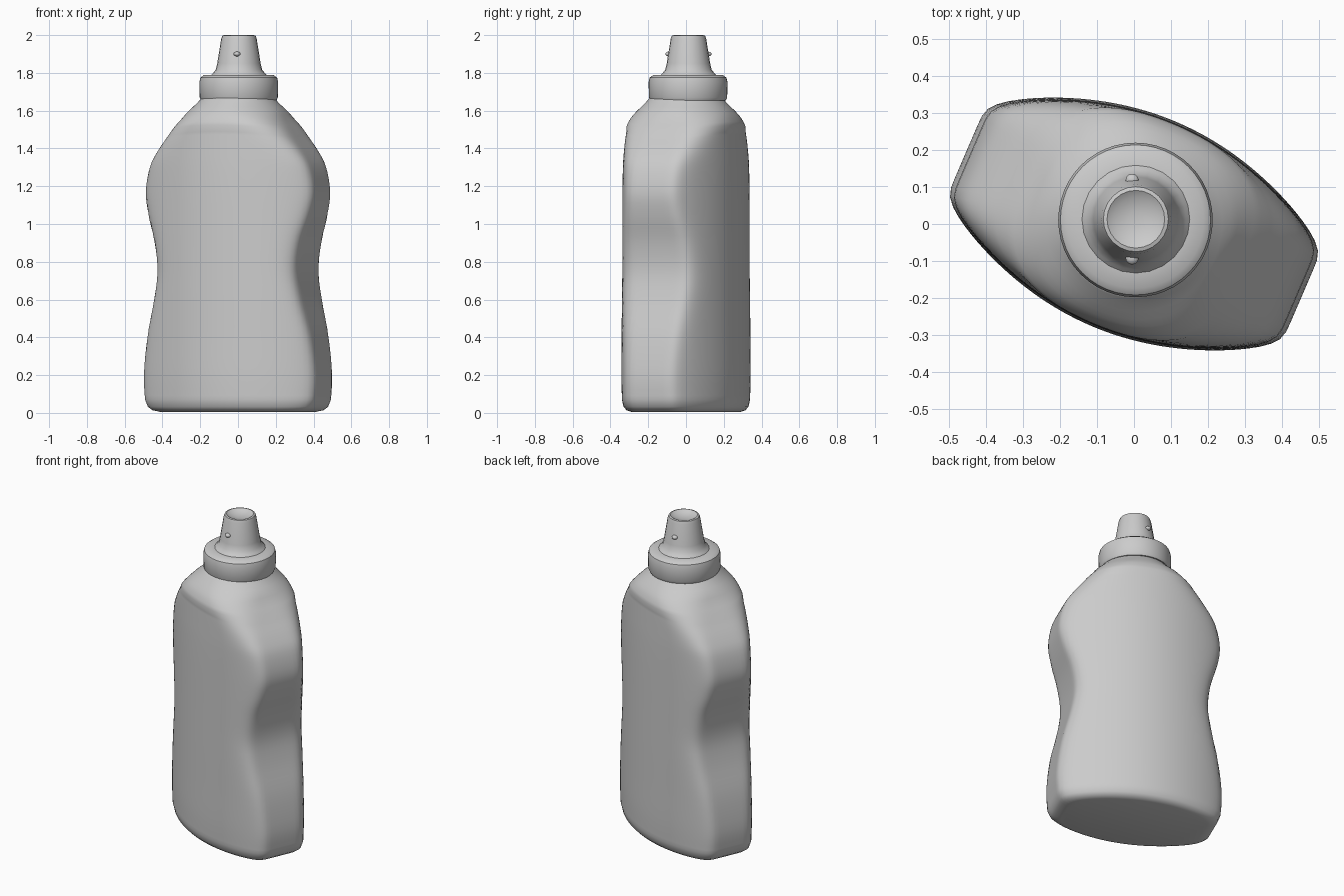
import bpy, bmesh, math
from mathutils import Vector

old = bpy.data.objects.get("Cube")
if old:
    bpy.data.objects.remove(old, do_unlink=True)

grey = bpy.data.materials.new("plain grey")
grey.use_nodes = True
colour = (0.6, 0.6, 0.6, 1)
grey.diffuse_color = colour
grey.node_tree.nodes["Principled BSDF"].inputs["Base Color"].default_value = colour


def loft(name, rings, turn=0.0, centre=(0, 0), angle=40):
    """Skin a stack of equal-length rings and close both ends."""
    bm = bmesh.new()
    rows = [[bm.verts.new(p) for p in ring] for ring in rings]
    n = len(rows[0])
    for low, high in zip(rows, rows[1:]):
        for i in range(n):
            j = (i + 1) % n
            bm.faces.new((low[i], low[j], high[j], high[i]))
    bm.faces.new(rows[0][::-1])
    bm.faces.new(rows[-1])
    bmesh.ops.recalc_face_normals(bm, faces=bm.faces)
    mesh = bpy.data.meshes.new(name)
    bm.to_mesh(mesh)
    bm.free()
    obj = bpy.data.objects.new(name, mesh)
    bpy.context.collection.objects.link(obj)
    obj.location = (*centre, 0)
    obj.rotation_euler.z = turn
    finish(obj, angle)
    return obj


def finish(obj, angle):
    obj.data.materials.append(grey)
    bpy.ops.object.select_all(action="DESELECT")
    obj.select_set(True)
    bpy.context.view_layer.objects.active = obj
    bpy.ops.object.shade_smooth_by_angle(angle=math.radians(angle))


def section(z, width, depth, bow, power, arch=0.0, n=120):
    """Flat-ended lens outline; bow curves the broad faces, power squares the
    corners, arch drops the ends of the ring."""
    ring = []
    for i in range(n):
        a = 2 * math.pi * i / n
        c, s = math.cos(a), math.sin(a)
        lo, hi = 0.0, 1.0
        for _ in range(30):
            r = (lo + hi) / 2
            thick = max(depth - bow * (r * c) ** 2, 0.01)
            inside = abs(r * c / width) ** power + abs(r * s / thick) ** power < 1
            lo, hi = (r, hi) if inside else (lo, r)
        ring.append(Vector((lo * c, lo * s, z - arch * (lo * c) ** 2)))
    return ring


def smooth_rows(rows, steps=4):
    """Catmull-Rom interpolation between the key sections."""
    out = []
    for i in range(len(rows) - 1):
        a, b = rows[max(i - 1, 0)], rows[i]
        c, d = rows[i + 1], rows[min(i + 2, len(rows) - 1)]
        for k in range(steps):
            t = k / steps
            out.append([q + 0.5 * t * (r - p + t * (2 * p - 5 * q + 4 * r - s
                        + t * (3 * (q - r) + s - p)))
                        for p, q, r, s in zip(a, b, c, d)])
    return out + [rows[-1]]


def lathe(name, profile, centre, sides=48, angle=40):
    rings = [[(r * math.cos(2 * math.pi * i / sides),
               r * math.sin(2 * math.pi * i / sides), z) for i in range(sides)]
             for r, z in profile]
    return loft(name, rings, centre=centre, angle=angle)


# Squeeze body: foot, waist and broad upper bulge: z, width, depth, bow, power, arch
base = [(0.006, 0.41, 0.245, 0.62, 8), (0.014, 0.45, 0.27, 0.63, 9),
        (0.032, 0.473, 0.287, 0.63, 10)]
trunk = [(0.07, 0.487, 0.296, 0.63, 12, 0), (0.2, 0.494, 0.299, 0.63, 12, 0),
         (0.4, 0.469, 0.298, 0.63, 12, 0), (0.6, 0.421, 0.297, 0.63, 11, 0),
         (0.75, 0.4, 0.296, 0.63, 10, 0), (0.9, 0.418, 0.295, 0.63, 11, 0),
         (1.05, 0.463, 0.294, 0.63, 12, 0), (1.17, 0.482, 0.293, 0.63, 12, 0),
         (1.3, 0.458, 0.291, 0.63, 10, 0), (1.4, 0.41, 0.288, 0.63, 7, 0.08),
         (1.49, 0.353, 0.285, 0.62, 5, 0.22)]
shoulder = [(1.525, 0.325, 0.291, 0.6, 4, 0.22), (1.565, 0.285, 0.276, 0.4, 3, 0.15),
            (1.6, 0.257, 0.252, 0.15, 2.3, 0.05), (1.64, 0.217, 0.217, 0, 2, 0),
            (1.67, 0.19, 0.19, 0, 2, 0)]
rows = base + smooth_rows(trunk) + smooth_rows(shoulder, 2)
loft("bottle_body", [section(*row) for row in rows], turn=math.radians(-23.3), angle=50)

# Screw cap with rounded rims
lathe("screw_cap", [(0.17, 1.655), (0.2, 1.655), (0.207, 1.67), (0.209, 1.75), (0.203, 1.775),
                    (0.185, 1.788), (0.13, 1.79)], (0.004, 0.011))

# Tapered nozzle with a shallow dished tip
lathe("nozzle", [(0.15, 1.785), (0.136, 1.8), (0.123, 1.817), (0.115, 1.85), (0.094, 1.98),
                 (0.088, 1.997), (0.078, 2.0), (0.06, 1.988), (0.02, 1.98)],
      (0.005, 0.013), sides=24)

# Small locking nubs on the nozzle, front and back
for side, label in ((-1, "front"), (1, "back")):
    bpy.ops.mesh.primitive_uv_sphere_add(segments=12, ring_count=8, radius=0.018,
                                         location=(-0.005, 0.013 + side * 0.105, 1.9))
    nub = bpy.context.object
    nub.name = label + "_nozzle_nub"
    nub.scale.z = 0.7
    finish(nub, 60)
